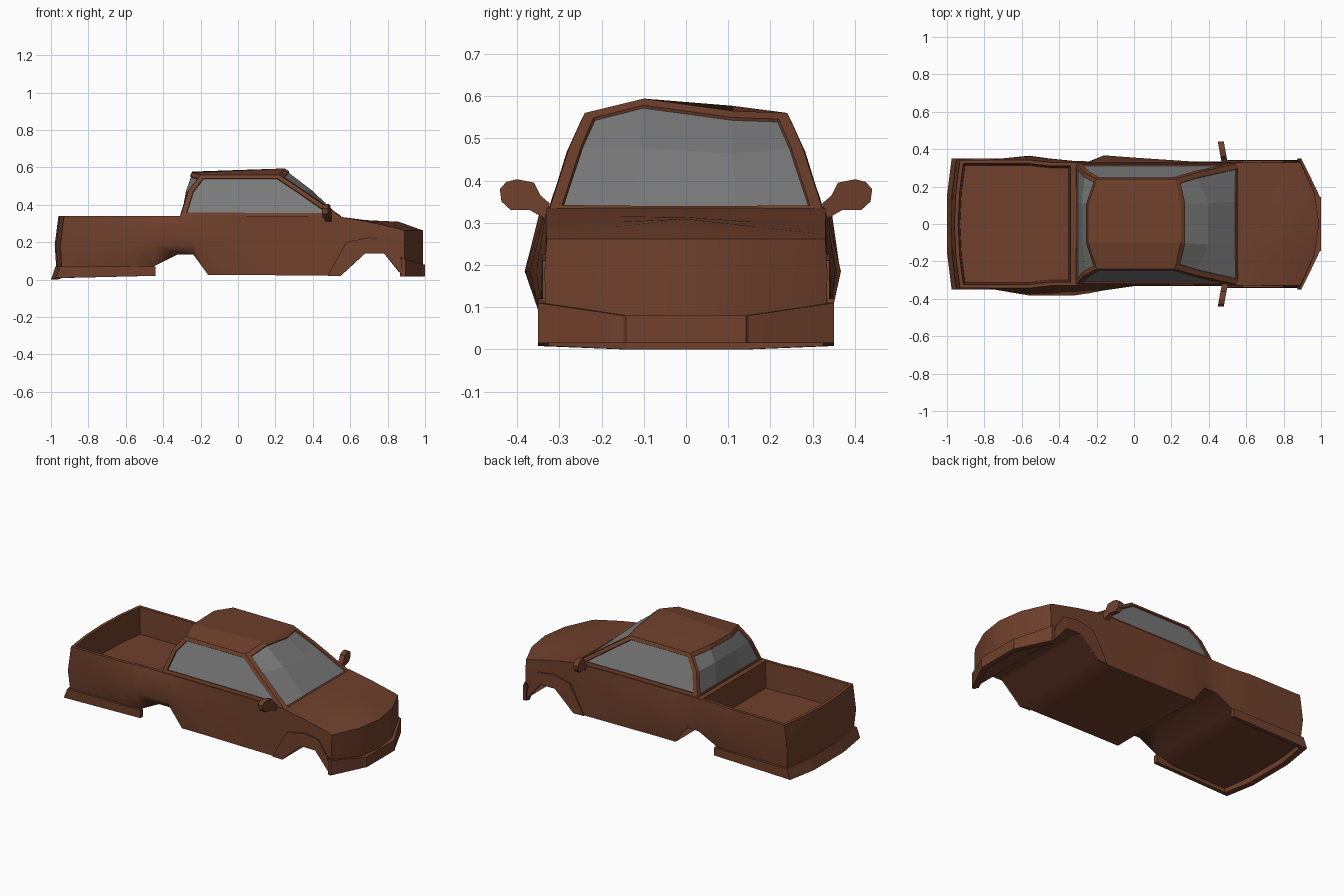
import bpy, bmesh, math

if "Cube" in bpy.data.objects:
    bpy.data.objects.remove(bpy.data.objects["Cube"])


def material(name, color):
    m = bpy.data.materials.new(name)
    m.use_nodes = True
    m.diffuse_color = color
    m.node_tree.nodes["Principled BSDF"].inputs["Base Color"].default_value = color
    return m


PAINT = material("brown_paint", (0.16, 0.051, 0.025, 1))
GLASS = material("grey_glass", (0.2, 0.2, 0.2, 1))


def finish(bm, name):
    bmesh.ops.recalc_face_normals(bm, faces=bm.faces)
    mesh = bpy.data.meshes.new(name)
    bm.to_mesh(mesh)
    bm.free()
    mesh.materials.append(PAINT)
    mesh.materials.append(GLASS)
    ob = bpy.data.objects.new(name, mesh)
    bpy.context.collection.objects.link(ob)
    return ob


def bridge(bm, a, b, closed=False):
    """Quads between two rows of vertices."""
    n = len(a)
    return [bm.faces.new((a[i], a[(i + 1) % n], b[(i + 1) % n], b[i]))
            for i in range(n if closed else n - 1)]


def row(bm, points):
    return [bm.verts.new(p) for p in points]


# Lower body: lofted sections (x, bottom z, top z, right bulge, left bulge)
stations = [
    (-0.98, 0.035, 0.34, 0.345, 0.345), (-0.90, 0.035, 0.34, 0.345, 0.345),
    (-0.78, 0.035, 0.34, 0.345, 0.34), (-0.56, 0.04, 0.34, 0.382, 0.365),
    (-0.45, 0.07, 0.34, 0.382, 0.35), (-0.32, 0.135, 0.34, 0.382, 0.337),
    (-0.24, 0.135, 0.34, 0.37, 0.335), (-0.16, 0.025, 0.34, 0.355, 0.367),
    (0.00, 0.025, 0.34, 0.33, 0.355), (0.30, 0.022, 0.34, 0.33, 0.335),
    (0.55, 0.02, 0.335, 0.33, 0.33), (0.68, 0.14, 0.312, 0.33, 0.33),
    (0.78, 0.14, 0.29, 0.333, 0.333), (0.86, 0.04, 0.272, 0.335, 0.335),
    (0.99, 0.03, 0.262, 0.335, 0.335),
]
FRACTIONS = (-1, -0.5, 0, 0.5, 1)
crown = {0.68: 0.006, 0.78: 0.023, 0.86: 0.037}
bm = bmesh.new()
rings, top_faces = [], []
for x, zb, zt, right, left in stations:
    bow = {-0.98: 0.03, 0.99: -0.1}.get(x, 0)
    lean = 0.02 if x == -0.98 else 0
    half = 0.343 if x < -0.5 else 0.33
    top = row(bm, [(x + bow * f * f + lean, f * half,
                    zt + crown.get(x, 0) * (1 - abs(f))) for f in FRACTIONS])
    mid = row(bm, [(x + bow * f * f, f * (left if f > 0 else right), 0.185)
                   for f in FRACTIONS])
    low = row(bm, [(x + bow * f * f + lean / 2, f * 0.332, zb) for f in FRACTIONS])
    if rings:
        ptop, pmid, plow = rings[-1]
        strip = bridge(bm, ptop, top)
        if x < -0.3:
            top_faces += strip
        bridge(bm, plow, low)
        for i in (0, -1):
            bridge(bm, [ptop[i], pmid[i], plow[i]], [top[i], mid[i], low[i]])
    rings.append((top, mid, low))
for top, mid, low in (rings[0], rings[-1]):
    bridge(bm, top, mid)
    bridge(bm, mid, low)
for _, mid, _ in rings[1:-1]:
    bmesh.ops.delete(bm, geom=mid[1:-1], context='VERTS')

# Cargo bed: sunk into the rear deck
bmesh.ops.recalc_face_normals(bm, faces=bm.faces)
bmesh.ops.inset_region(bm, faces=top_faces, thickness=0.02, use_even_offset=True)
bmesh.ops.inset_region(bm, faces=top_faces, thickness=0.01, use_even_offset=True)
for v in {v for f in top_faces for v in f.verts}:
    v.co.z = 0.175
body = finish(bm, "truck_body")
bpy.ops.object.select_all(action='DESELECT')
body.select_set(True)
bpy.context.view_layer.objects.active = body
bpy.ops.object.shade_smooth_by_angle(angle=math.radians(56))

# Cab: roof, pillars and inset windows
bm = bmesh.new()
base_y = (-0.327, -0.12, 0.12, 0.327)
roof_y = (-0.24, -0.1, 0.11, 0.24)
mid_y = (-0.275, -0.11, 0.11, 0.275)
front_base = row(bm, [(0.568, y, 0.322) for y in base_y])
front_mid = row(bm, zip((0.337, 0.40, 0.40, 0.337), mid_y, (0.482, 0.482, 0.47, 0.482)))
front_top = row(bm, zip((0.22, 0.25, 0.25, 0.22), roof_y, (0.56, 0.594, 0.565, 0.56)))
rear_top = row(bm, zip((-0.2, -0.245, -0.245, -0.2), roof_y, (0.56, 0.572, 0.577, 0.56)))
rear_mid = row(bm, zip((-0.265, -0.285, -0.285, -0.265), mid_y, [0.475] * 4))
rear_base = row(bm, [(-0.312, y, 0.325) for y in base_y])
bridge(bm, front_top, rear_top)
# Each window: its faces, frame width, and lift of the pane
windows = [(bridge(bm, front_base, front_mid) + bridge(bm, front_mid, front_top), 0.028, 0),
           (bridge(bm, rear_top, rear_mid) + bridge(bm, rear_mid, rear_base), 0.024, 0)]
for i in (0, -1):
    windows.append(([bm.faces.new((rear_base[i], rear_mid[i], rear_top[i], front_top[i],
                                   front_mid[i], front_base[i]))], 0.028, 0.007))
bridge(bm, front_base, rear_base)
bmesh.ops.recalc_face_normals(bm, faces=bm.faces)
for faces, frame, lift in windows:
    bmesh.ops.inset_region(bm, faces=faces, thickness=frame, use_even_offset=True)
    for v in {v for f in faces for v in f.verts}:
        v.co.z += lift
    bmesh.ops.inset_region(bm, faces=faces, thickness=0.002, depth=-0.007,
                           use_even_offset=True)
    for f in faces:
        f.material_index = 1
finish(bm, "cab")


# Bumpers: bands wrapped round each end, half path of (x, y, bottom, top)
def bumper(name, path, inward, slope):
    bm = bmesh.new()
    full = path + [(x, -y, a, b) for x, y, a, b in reversed(path)]
    sections = []
    for i, (x, y, a, b) in enumerate(full):
        at_tip = i in (0, len(full) - 1)
        xt = x if at_tip else x + slope
        xi = x if at_tip else x + inward
        sections.append(row(bm, [(x, y, a), (xt, y, b), (xi, y * 0.93, b), (xi, y * 0.93, a)]))
    for s, t in zip(sections, sections[1:]):
        bridge(bm, s, t, True)
    bm.faces.new(sections[0])
    bm.faces.new(sections[-1])
    finish(bm, name)


bumper("rear_bumper", [(-0.44, 0.348, 0.02, 0.07), (-0.975, 0.35, 0.008, 0.07),
                       (-1.0, 0.15, 0.0, 0.07)], 0.034, 0.024)
bumper("front_bumper", [(0.875, 0.35, 0.015, 0.12), (0.895, 0.35, 0.015, 0.11),
                        (0.978, 0.18, 0.015, 0.085), (0.992, 0.148, 0.015, 0.08),
                        (1.0, 0.142, 0.015, 0.08)], -0.03, 0)


# Front wheel arch flares and door mirrors, one per side
flare_outer = [(0.48, 0.02), (0.50, 0.06), (0.58, 0.2), (0.70, 0.225),
               (0.80, 0.21), (0.86, 0.12), (0.89, 0.02)]
flare_inner = [(0.55, 0.02), (0.57, 0.04), (0.63, 0.095), (0.68, 0.14),
               (0.78, 0.14), (0.83, 0.08), (0.88, 0.02)]
mirror_outline = [(0.322, 0.345), (0.335, 0.31), (0.37, 0.33), (0.415, 0.33), (0.437, 0.35),
                  (0.441, 0.38), (0.425, 0.397), (0.40, 0.403), (0.36, 0.395), (0.345, 0.365)]
for side, s in (("left", 1), ("right", -1)):
    bm = bmesh.new()
    loops = [row(bm, [(x, s * y, z) for x, z in pts]) for pts, y in
             ((flare_outer, 0.325), (flare_outer, 0.340),
              (flare_inner, 0.343), (flare_inner, 0.325))]
    for a, b in zip(loops, loops[1:] + loops[:1]):
        bridge(bm, a, b)
    for i in (0, -1):
        bm.faces.new([loop[i] for loop in loops])
    finish(bm, side + "_arch_flare")

    bm = bmesh.new()
    rear, front = [row(bm, [(x - 0.18 * (y - 0.33), s * y, z) for y, z in mirror_outline])
                   for x in (0.468, 0.5)]
    bridge(bm, rear, front, True)
    bm.faces.new(rear)
    bm.faces.new(front)
    finish(bm, side + "_mirror")
